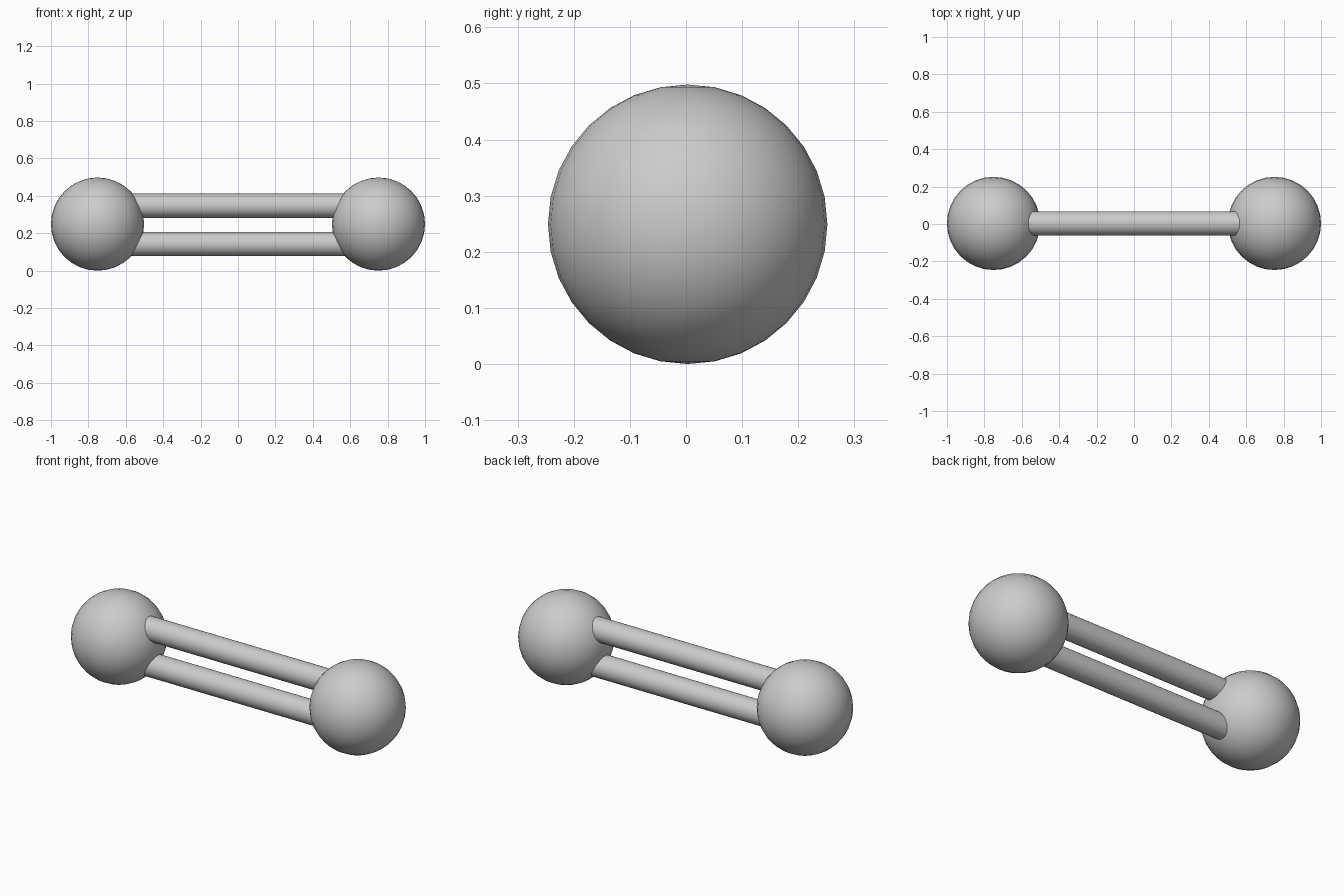
import bpy
import math

cube = bpy.data.objects.get("Cube")
if cube:
    bpy.data.objects.remove(cube, do_unlink=True)

Y = 0.003  # shared depth of all parts


def make_material(name, rgb):
    mat = bpy.data.materials.new(name)
    mat.use_nodes = True
    colour = (*rgb, 1)
    mat.diffuse_color = colour
    mat.node_tree.nodes["Principled BSDF"].inputs["Base Color"].default_value = colour
    return mat


grey = make_material("light_grey", (0.6, 0.6, 0.6))


def finish(name):
    obj = bpy.context.object
    obj.name = obj.data.name = name
    obj.data.materials.append(grey)
    bpy.ops.object.shade_smooth_by_angle(angle=math.radians(40))
    return obj


# Two end balls
for side, x in (("right", -0.751), ("left", 0.751)):
    bpy.ops.mesh.primitive_uv_sphere_add(
        segments=32, ring_count=16, radius=0.249, location=(x, Y, 0.249))
    finish(side + "_ball")

# Two parallel rods, ends buried in the balls
for level, z in (("upper", 0.347), ("lower", 0.143)):
    bpy.ops.mesh.primitive_cylinder_add(
        vertices=32, radius=0.065, depth=1.3, location=(0, Y, z),
        rotation=(0, math.pi / 2, 0))
    finish(level + "_rod")
